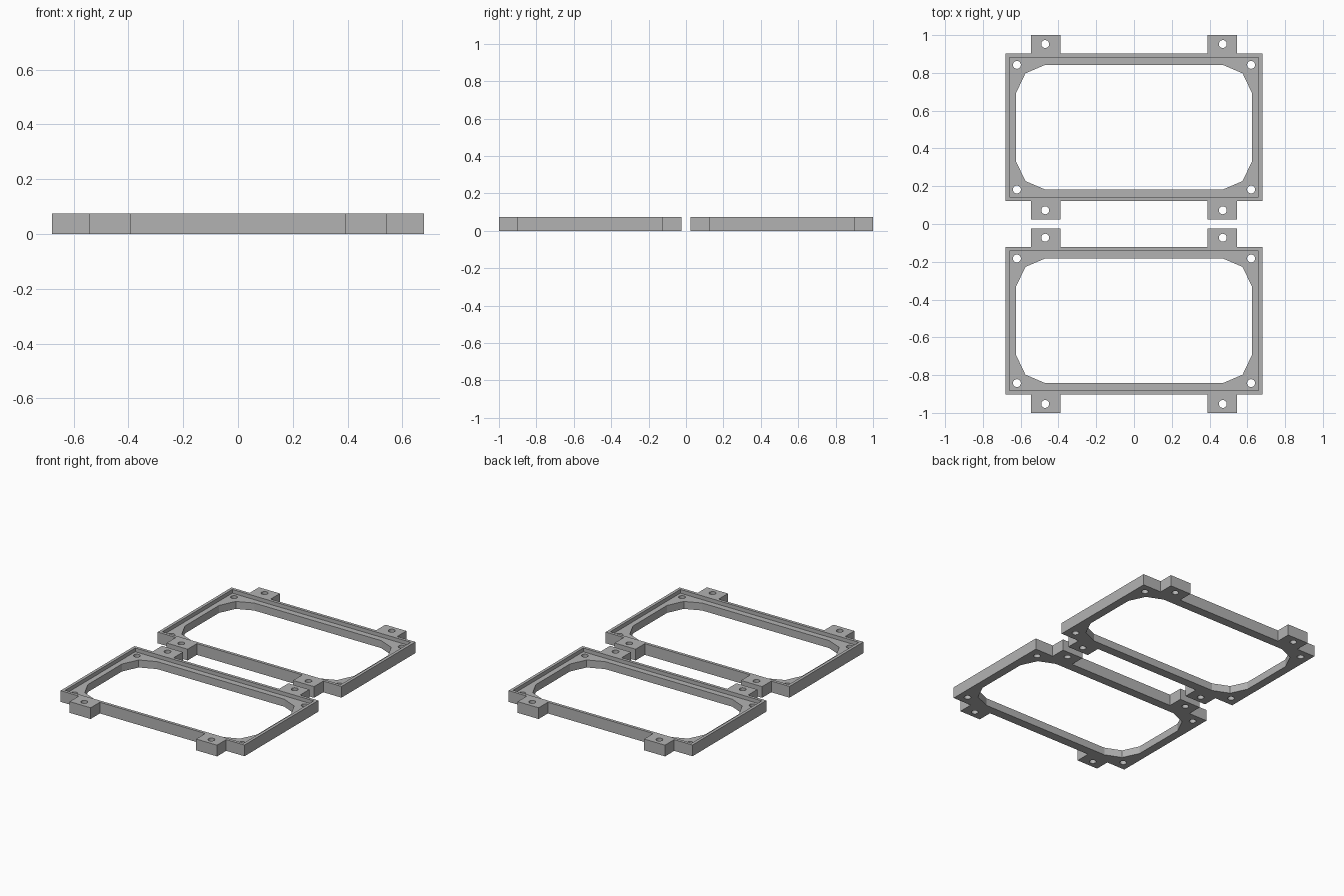
import bpy, bmesh, math

cube = bpy.data.objects.get("Cube")
if cube:
    bpy.data.objects.remove(cube, do_unlink=True)

HEIGHT, LEDGE, CENTRE_Y = 0.075, 0.05, 0.5125

grey = bpy.data.materials.new("plain_grey")
grey.use_nodes = True
grey.diffuse_color = (0.45, 0.45, 0.45, 1)
grey.node_tree.nodes["Principled BSDF"].inputs["Base Color"].default_value = (0.45, 0.45, 0.45, 1)


def four_way(quarter):
    """Mirror a quarter outline (ordered from +y side to +x side) into a closed loop."""
    right = quarter + [(x, -y) for x, y in reversed(quarter)]
    return right + [(-x, -y) for x, y in right]


def prism(name, outlines, z0, z1):
    """Extrude closed outlines between two heights."""
    bm = bmesh.new()
    for outline in outlines:
        face = bm.faces.new([bm.verts.new((x, y, z0)) for x, y in outline])
        top = bmesh.ops.extrude_face_region(bm, geom=[face])["geom"]
        for v in top:
            if isinstance(v, bmesh.types.BMVert):
                v.co.z = z1
    bmesh.ops.recalc_face_normals(bm, faces=bm.faces)
    mesh = bpy.data.meshes.new(name)
    bm.to_mesh(mesh)
    bm.free()
    mesh.materials.append(grey)
    obj = bpy.data.objects.new(name, mesh)
    bpy.context.collection.objects.link(obj)
    return obj


def circle(cx, cy, r=0.021, n=24):
    return [(cx + r * math.cos(2 * math.pi * i / n), cy + r * math.sin(2 * math.pi * i / n))
            for i in range(n)]


# Frame outline including the four mounting tabs
body = prism("back_frame", [four_way([(0.39, 0.39), (0.39, 0.4875), (0.545, 0.4875),
                                      (0.545, 0.39), (0.68, 0.39)])], 0, HEIGHT)

# Cutters: chamfered window, shallow recess, screw holes
window = prism("window_cutter", [four_way([(0.47, 0.33), (0.575, 0.285), (0.625, 0.18)])],
               -0.1, 0.2)
recess = prism("recess_cutter", [four_way([(0.66, 0.37)])], LEDGE, 0.2)
holes = prism("hole_cutter", [circle(sx * x, sy * y) for x, y in ((0.62, 0.33), (0.47, 0.44))
                              for sx in (-1, 1) for sy in (-1, 1)], -0.1, 0.2)
cutters = (recess, window, holes)
for cutter in cutters:
    cutter.hide_render = True
    mod = body.modifiers.new(cutter.name, "BOOLEAN")
    mod.operation, mod.solver, mod.object = "DIFFERENCE", "EXACT", cutter

# Bake the cuts, then drop the helpers
bpy.context.view_layer.update()
baked = bpy.data.meshes.new_from_object(body.evaluated_get(bpy.context.evaluated_depsgraph_get()))
body.modifiers.clear()
body.data = baked
for cutter in cutters:
    bpy.data.objects.remove(cutter, do_unlink=True)

# Second matching frame
body.location.y = CENTRE_Y
front = bpy.data.objects.new("front_frame", baked)
front.location.y = -CENTRE_Y
bpy.context.collection.objects.link(front)
